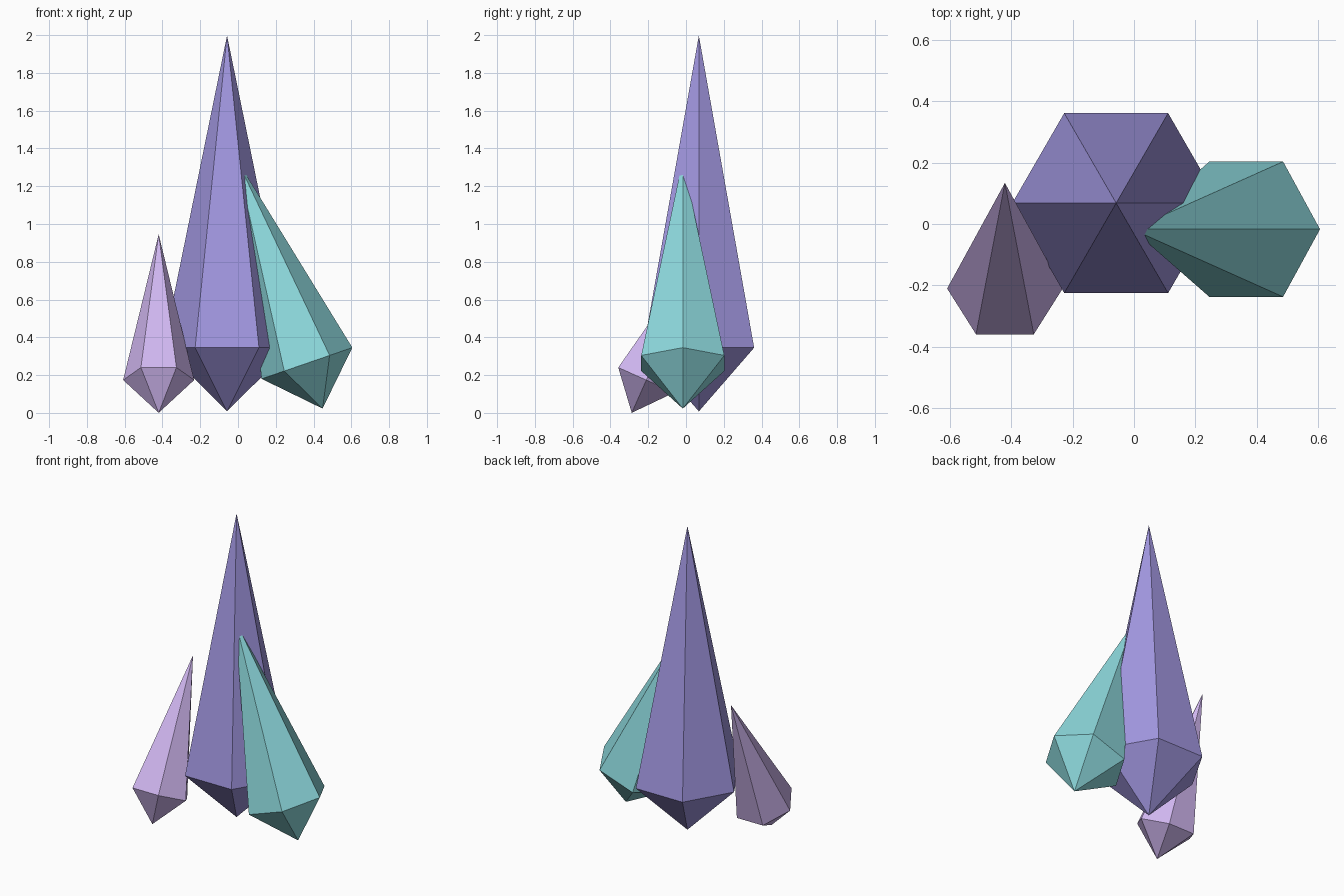
import bpy, bmesh
from math import cos, sin, radians, tau
from mathutils import Matrix, Vector

if "Cube" in bpy.data.objects:
    bpy.data.objects.remove(bpy.data.objects["Cube"])


def crystal(name, centre, radius, point, tail, axis, tilt, colour):
    """Six-sided double pyramid: girdle ring at centre, long point up, short tail down."""
    bm = bmesh.new()
    ring = [bm.verts.new((radius * cos(tau * i / 6), radius * sin(tau * i / 6), 0))
            for i in range(6)]
    top = bm.verts.new((0, 0, point))
    bottom = bm.verts.new((0, 0, -tail))
    for a, b in zip(ring, ring[1:] + ring[:1]):
        bm.faces.new((a, b, top))
        bm.faces.new((b, a, bottom))
    bm.transform(Matrix.Rotation(radians(tilt), 4, axis))
    mesh = bpy.data.meshes.new(name)
    bm.to_mesh(mesh)
    bm.free()
    mat = bpy.data.materials.new(name + "_colour")
    mat.diffuse_color = (*colour, 1)
    mat.use_nodes = True
    mat.node_tree.nodes["Principled BSDF"].inputs["Base Color"].default_value = mat.diffuse_color
    mesh.materials.append(mat)
    obj = bpy.data.objects.new(name, mesh)
    obj.location = Vector(centre)
    bpy.context.collection.objects.link(obj)
    return obj


# Tall upright crystal
crystal("main_crystal", (-0.058, 0.068, 0.345), 0.338, 1.653, 0.337, 'X', 0,
        (0.36, 0.31, 0.75))
# Teal crystal leaning left into the main one
crystal("teal_crystal", (0.365, -0.017, 0.263), 0.254, 1.14, 0.254, 'Y', -19,
        (0.27, 0.70, 0.73))
# Small lilac crystal leaning backwards
crystal("lilac_crystal", (-0.42, -0.21, 0.174), 0.188, 0.845, 0.19, 'X', -24,
        (0.63, 0.47, 0.87))
